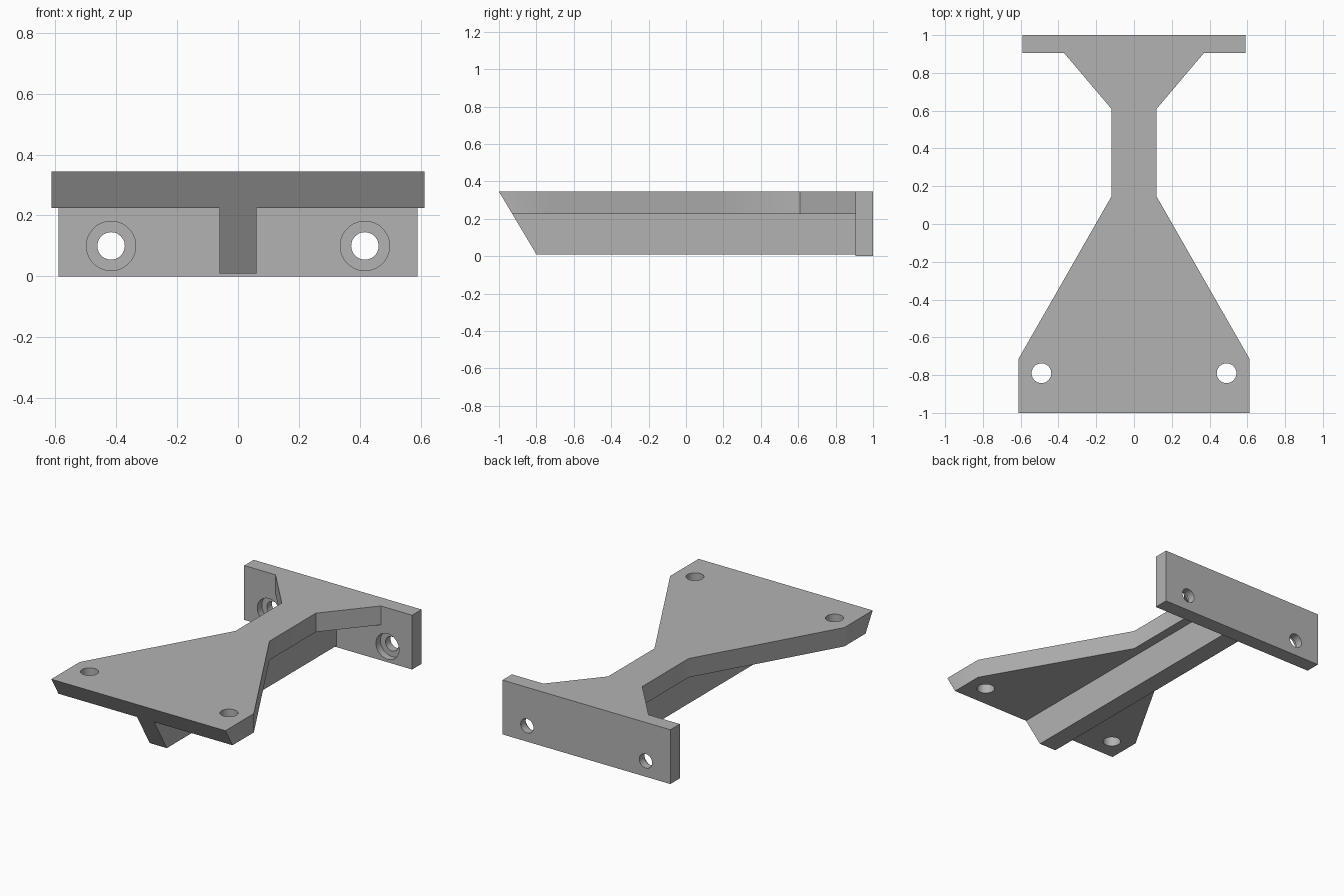
import bpy
import bmesh
import math
from mathutils import Vector

cube = bpy.data.objects.get("Cube")
if cube:
    bpy.data.objects.remove(cube, do_unlink=True)

grey = bpy.data.materials.new("plain grey")
grey.use_nodes = True
grey.diffuse_color = (0.45, 0.45, 0.45, 1)
grey.node_tree.nodes["Principled BSDF"].inputs["Base Color"].default_value = grey.diffuse_color

BASE, DECK_LOW, TOP = 0.01, 0.225, 0.345
BACK, PLATE_FRONT = 1.0, 0.905
SLOPE = 0.2 / (TOP - BASE)      # backward lean of the front end per unit of drop


def prism(name, outline, offset):
    """Extrude a planar outline by an offset vector into a closed solid."""
    bm = bmesh.new()
    face = bm.faces.new([bm.verts.new(p) for p in outline])
    made = bmesh.ops.extrude_face_region(bm, geom=[face])["geom"]
    bmesh.ops.translate(bm, vec=offset, verts=[v for v in made if isinstance(v, bmesh.types.BMVert)])
    bmesh.ops.recalc_face_normals(bm, faces=bm.faces)
    mesh = bpy.data.meshes.new(name)
    bm.to_mesh(mesh)
    bm.free()
    mesh.materials.append(grey)
    obj = bpy.data.objects.new(name, mesh)
    bpy.context.collection.objects.link(obj)
    return obj


def drill(obj, centre, radius, depth, axis):
    """Cut a round hole of the given depth, centred on a point."""
    turn = (math.pi / 2, 0, 0) if axis == "Y" else (0, 0, 0)
    bpy.ops.mesh.primitive_cylinder_add(vertices=48, radius=radius, depth=depth,
                                        location=centre, rotation=turn)
    cutter = bpy.context.object
    cutter.name = "hole_cutter"
    cutter.hide_render = True
    cutter.data.materials.append(grey)
    mod = obj.modifiers.new("hole", "BOOLEAN")
    mod.operation, mod.solver, mod.object = "DIFFERENCE", "EXACT", cutter
    bpy.context.view_layer.objects.active = obj
    bpy.ops.object.modifier_apply(modifier=mod.name)
    bpy.data.objects.remove(cutter, do_unlink=True)


# Waisted deck, with its front edge undercut
half = [(0.612, -1), (0.612, -0.715), (0.12, 0.145), (0.12, 0.61), (0.37, PLATE_FRONT)]
outline = half + [(-x, y) for x, y in reversed(half)]
deck = prism("deck", [(x, y, TOP) for x, y in outline], Vector((0, 0, DECK_LOW - TOP)))
for v in deck.data.vertices:
    if v.co.y < -0.99 and v.co.z < TOP - 0.01:
        v.co.y += SLOPE * (TOP - DECK_LOW)

# Stiffening rib under the deck, with the same sloping front end
WIDTH = 0.12
rib = prism("rib", [(-WIDTH / 2, y, z) for y, z in (
    (-1 + SLOPE * (TOP - DECK_LOW), DECK_LOW), (-0.8, BASE),
    (PLATE_FRONT, BASE), (PLATE_FRONT, DECK_LOW))], Vector((WIDTH, 0, 0)))

# Upright mounting plate at the back
W = 0.59
plate = prism("mounting_plate", [(-W, BACK, 0), (W, BACK, 0), (W, BACK, TOP), (-W, BACK, TOP)],
              Vector((0, PLATE_FRONT - BACK, 0)))

# Deck holes, and counterbored screw holes in the plate
for side in (-1, 1):
    drill(deck, (side * 0.49, -0.79, 0.3), 0.052, 0.5, "Z")
    drill(plate, (side * 0.417, 0.95, 0.1), 0.045, 0.4, "Y")
    drill(plate, (side * 0.417, PLATE_FRONT, 0.1), 0.081, 0.09, "Y")

# Smooth hole walls, sharp edges elsewhere
bpy.ops.object.select_all(action="DESELECT")
for obj in (deck, rib, plate):
    obj.select_set(True)
bpy.context.view_layer.objects.active = deck
bpy.ops.object.shade_smooth_by_angle(angle=math.radians(30))
